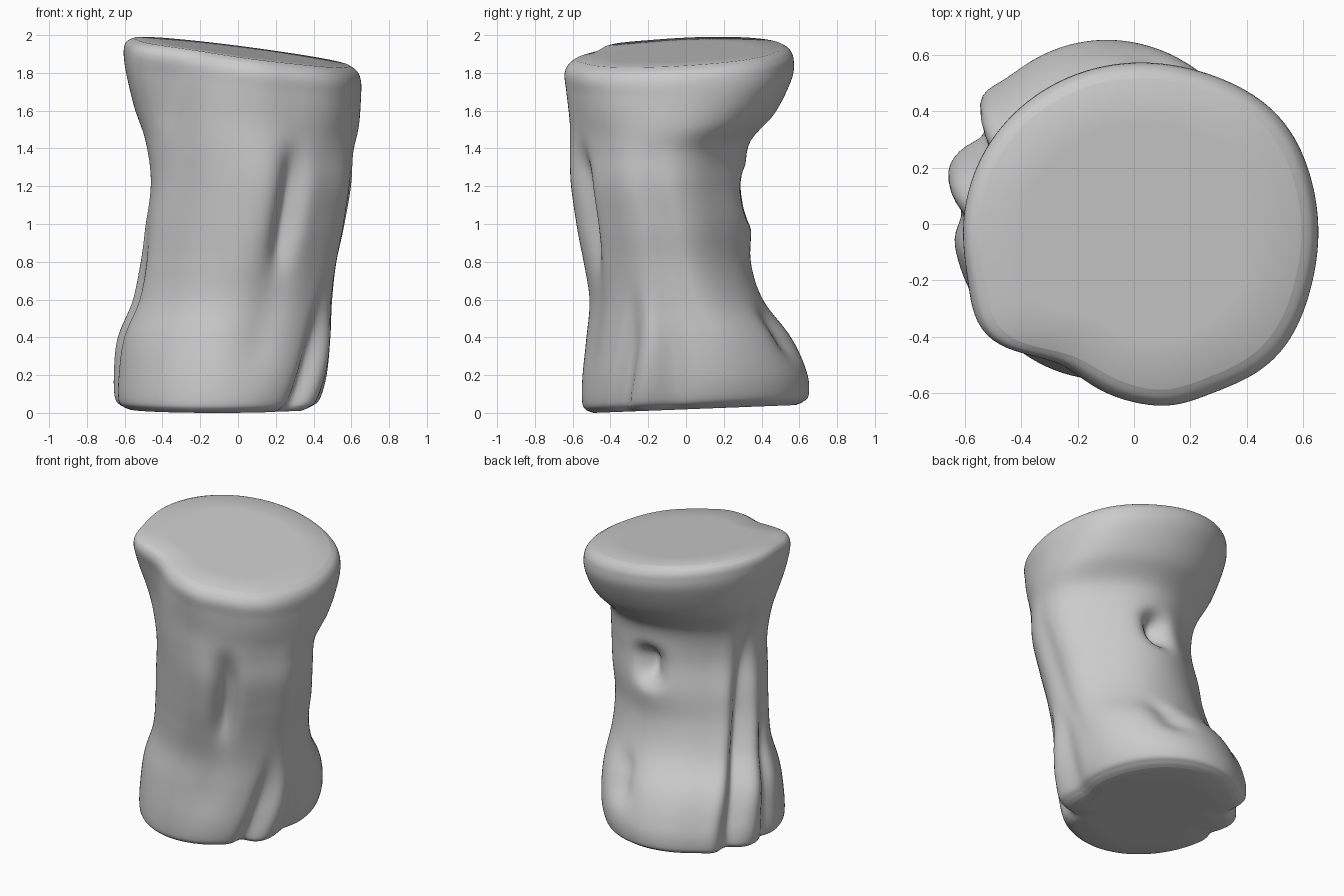
import bpy, bmesh, math

if "Cube" in bpy.data.objects:
    bpy.data.objects.remove(bpy.data.objects["Cube"])

# Trunk silhouette: height, left x, right x, front y, back y
PROFILE = [
    (0.012, -0.58, 0.36, -0.49, 0.58),
    (0.03, -0.62, 0.40, -0.53, 0.62),
    (0.07, -0.645, 0.44, -0.55, 0.65),
    (0.20, -0.645, 0.48, -0.55, 0.64),
    (0.40, -0.62, 0.51, -0.53, 0.56),
    (0.60, -0.54, 0.52, -0.51, 0.41),
    (0.80, -0.50, 0.54, -0.53, 0.34),
    (1.00, -0.48, 0.58, -0.56, 0.32),
    (1.22, -0.46, 0.61, -0.59, 0.29),
    (1.42, -0.49, 0.615, -0.60, 0.32),
    (1.58, -0.55, 0.64, -0.605, 0.47),
    (1.75, -0.595, 0.65, -0.62, 0.56),
    (1.845, -0.605, 0.65, -0.63, 0.57),
    (1.895, -0.59, 0.63, -0.61, 0.55),
    (1.92, -0.55, 0.59, -0.575, 0.515),
]

# Bark relief: angle, height, angular width, half height, depth, angle change per unit height
RELIEF = [
    (-66, 1.10, 8, 0.29, -0.19, 3),     # front slit
    (-84, 1.12, 14, 0.42, 0.05, 3),     # ridge beside the slit
    (-70, 0.55, 13, 0.35, -0.05, 8),    # channel below the slit
    (-119, 1.85, 18, 0.52, -0.10, 50),  # flattened front left rim
    (-146, 1.85, 14, 0.32, 0.07, 30),
    (-80, 1.85, 12, 0.28, 0.03, 0),
    (-39, 0.15, 6, 0.38, -0.10, 20),    # front right root
    (-27, 0.15, 9, 0.35, 0.06, 15),
    (-10, 0.20, 8, 0.45, -0.05, 0),
    (0, 0.80, 10, 0.55, -0.05, -8),     # right side channel
    (-45, 1.82, 22, 0.30, 0.06, 0),     # fuller rim corners
    (42, 1.82, 22, 0.30, 0.04, 0),
    (-42, 1.00, 20, 0.55, -0.04, 0),    # slimmer waist corners
    (45, 1.05, 24, 0.60, -0.045, 0),
    (-136, 1.00, 24, 0.55, -0.05, 0),
    (90, 1.15, 24, 0.28, 0.07, 0),      # back knot hole
    (90, 1.15, 9, 0.11, -0.28, 0),
    (70, 0.42, 11, 0.13, -0.10, 0),     # hollow above the back root
    (143, 0.55, 8, 0.74, 0.06, 6),      # back left roots
    (155, 0.55, 6.5, 0.72, -0.13, 10),
    (169, 0.45, 7, 0.60, 0.05, 8),
    (182, 0.30, 6, 0.50, -0.07, 4),
]
SIDES, ROWS = 144, 112


def sample(t):
    """Smooth interpolation along the silhouette rows, t in 0..1."""
    f = t * (len(PROFILE) - 1)
    i = min(int(f), len(PROFILE) - 2)
    u = f - i
    p = [PROFILE[max(0, min(len(PROFILE) - 1, i + k))] for k in (-1, 0, 1, 2)]
    return [0.5 * (2 * b + (c - a) * u + (2 * a - 5 * b + 4 * c - d) * u * u
                   + (3 * b - a - 3 * c + d) * u ** 3) for a, b, c, d in zip(*p)]


def relief(deg, z):
    total = 0
    for ang, zc, w, h, depth, lean in RELIEF:
        d = (deg - ang - lean * (z - zc) + 180) % 360 - 180
        total += depth * math.exp(-(d / w) ** 2 - abs((z - zc) / h) ** 3)
    return total


def tilt(x, y, z):
    """Lean the sawn top and the underside off level."""
    w = max(0, min(1, (z - 1.0) / 0.9))
    w = w * w * (3 - 2 * w)
    b = max(0, 1 - z / 0.4)
    return z + w * (-0.13 * x + 0.055 * y) + b * 0.04 * (y + 0.3)


bm = bmesh.new()


def ring(coords):
    return [bm.verts.new((x, y, tilt(x, y, z))) for x, y, z in coords]


def bridge(a, b):
    for i in range(SIDES):
        j = (i + 1) % SIDES
        bm.faces.new((a[i], a[j], b[j], b[i]))


def outline(t, scale=1.0):
    z, x0, x1, y0, y1 = sample(t)
    cx, cy = (x0 + x1) / 2, (y0 + y1) / 2
    pts = []
    for i in range(SIDES):
        a = 2 * math.pi * i / SIDES
        s = (1 + relief(math.degrees(a), z)) * scale
        pts.append((cx + (x1 - x0) / 2 * math.cos(a) * s,
                    cy + (y1 - y0) / 2 * math.sin(a) * s, z))
    return pts


# Trunk wall, with flat caps at both ends
rings = [ring(outline(0, s)) for s in (0.35, 0.7)]
rings += [ring(outline(k / ROWS)) for k in range(ROWS + 1)]
rings += [ring(outline(1, s)) for s in (0.7, 0.35)]
for a, b in zip(rings, rings[1:]):
    bridge(a, b)
bm.faces.new(list(reversed(rings[0])))
bm.faces.new(rings[-1])

bmesh.ops.recalc_face_normals(bm, faces=bm.faces)
# Stand the log on the floor
low = min(v.co.z for v in bm.verts)
for v in bm.verts:
    v.co.z -= low

mesh = bpy.data.meshes.new("tree_stump")
bm.to_mesh(mesh)
bm.free()
stump = bpy.data.objects.new("tree_stump", mesh)
bpy.context.collection.objects.link(stump)
bpy.context.view_layer.objects.active = stump
stump.select_set(True)
bpy.ops.object.shade_smooth_by_angle(angle=math.radians(60))
